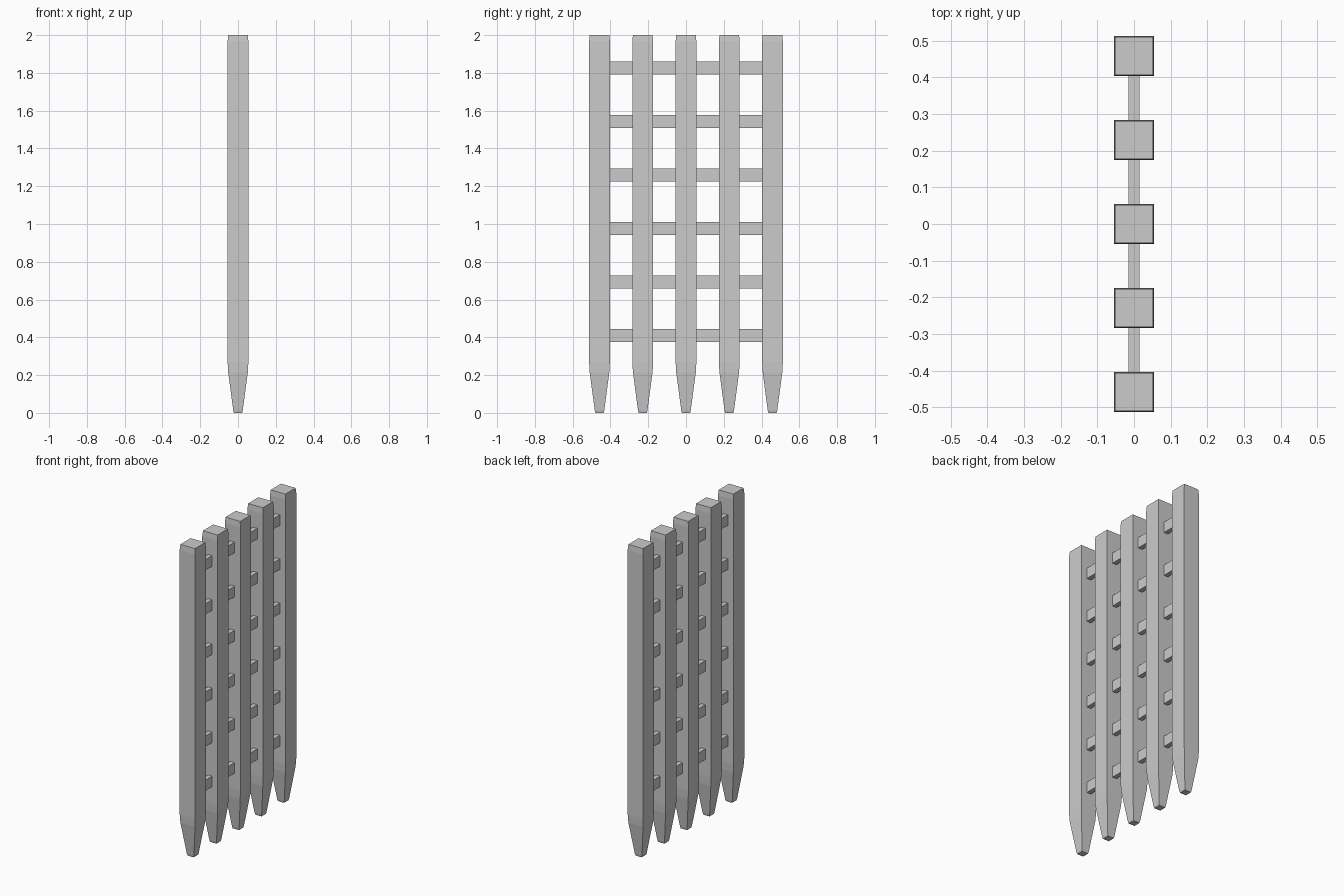
import bpy, bmesh

if "Cube" in bpy.data.objects:
    bpy.data.objects.remove(bpy.data.objects["Cube"])

# Half-width of the square post at each height
PROFILE = [(0.0, 0.022), (0.012, 0.025), (0.215, 0.052), (0.27, 0.055),
           (1.965, 0.055), (2.0, 0.052)]


def add_object(name, bm, location):
    bmesh.ops.recalc_face_normals(bm, faces=bm.faces)
    mesh = bpy.data.meshes.new(name)
    bm.to_mesh(mesh)
    bm.free()
    obj = bpy.data.objects.new(name, mesh)
    obj.location = location
    bpy.context.collection.objects.link(obj)
    return obj


def add_post(name, y):
    bm = bmesh.new()
    rings = [[bm.verts.new((sx * h, sy * h, z))
              for sx, sy in ((-1, -1), (1, -1), (1, 1), (-1, 1))]
             for z, h in PROFILE]
    for low, high in zip(rings, rings[1:]):
        for i in range(4):
            j = (i + 1) % 4
            bm.faces.new((low[i], low[j], high[j], high[i]))
    bm.faces.new(rings[0][::-1])
    bm.faces.new(rings[-1])
    add_object(name, bm, (0, y, 0))


def add_bar(name, z):
    bm = bmesh.new()
    bmesh.ops.create_cube(bm, size=1)
    bmesh.ops.scale(bm, vec=(0.03, 0.92, 0.068), verts=bm.verts)
    add_object(name, bm, (0, 0, z))


# Pointed uprights
for i in range(5):
    add_post(f"post_{i + 1}", (i - 2) * 0.229)

# Cross bars running through the posts
for i in range(6):
    add_bar(f"cross_bar_{i + 1}", 0.41 + i * 0.283)
